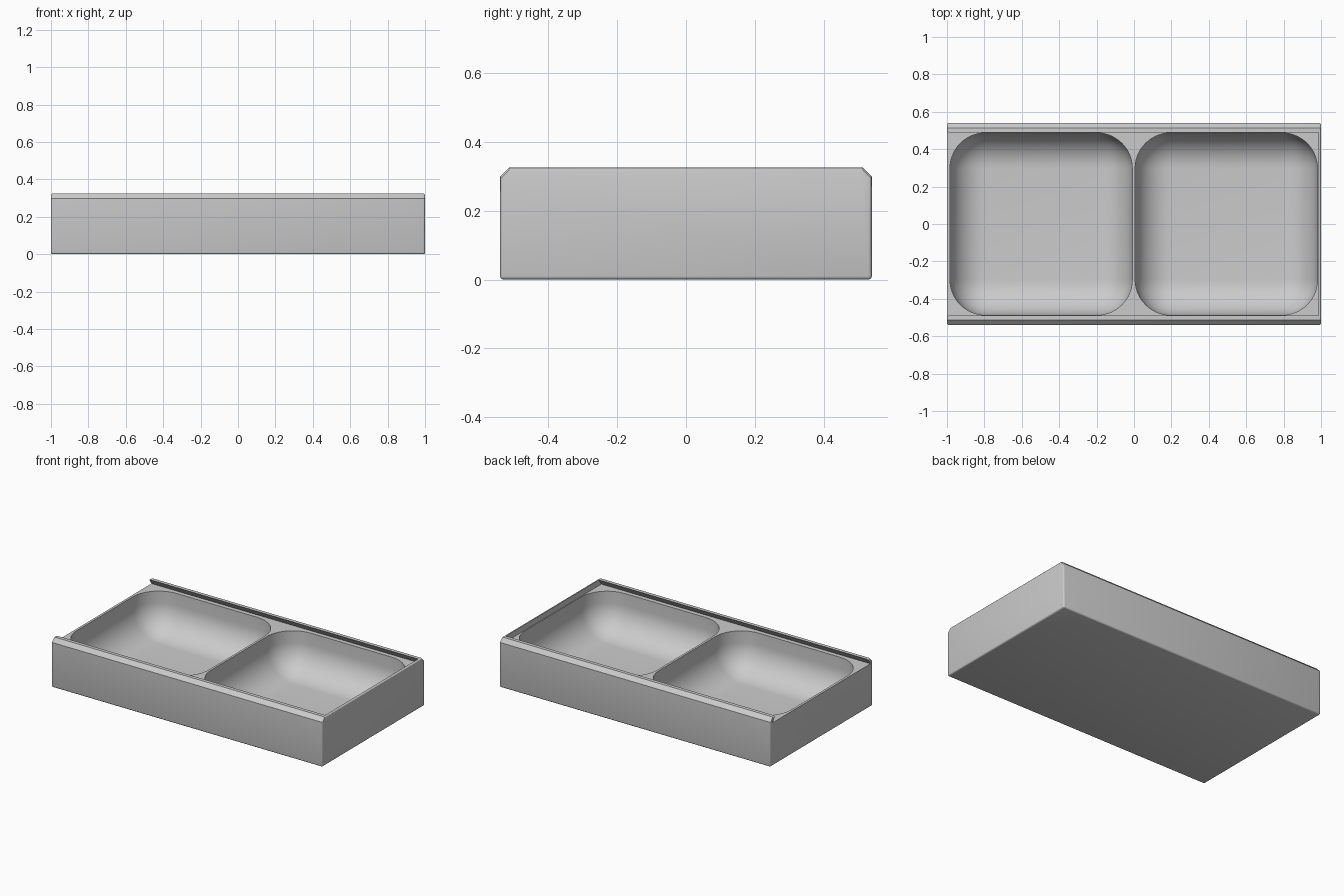
import bpy, bmesh, math

if "Cube" in bpy.data.objects:
    bpy.data.objects.remove(bpy.data.objects["Cube"], do_unlink=True)

HALF_X, HALF_Y, HEIGHT, CHAMFER = 1.0, 0.54, 0.325, 0.026
LEDGE = 0.287          # floor of the lid channel
RIM = 0.49             # half width of the channel opening
EDGE = 0.01            # small rounding of the outer edges

grey = bpy.data.materials.new("light grey")
grey.use_nodes = True
colour = (0.6, 0.6, 0.6, 1)
grey.diffuse_color = colour
grey.node_tree.nodes["Principled BSDF"].inputs["Base Color"].default_value = colour


def add_object(name, bm):
    bmesh.ops.recalc_face_normals(bm, faces=bm.faces[:])
    mesh = bpy.data.meshes.new(name)
    bm.to_mesh(mesh)
    bm.free()
    mesh.materials.append(grey)
    obj = bpy.data.objects.new(name, mesh)
    bpy.context.collection.objects.link(obj)
    return obj


def prism(half_profile, x0, x1):
    """Mirror a half profile in y and extrude it along x."""
    bm = bmesh.new()
    points = half_profile + [(-y, z) for y, z in reversed(half_profile)]
    face = bm.faces.new([bm.verts.new((x0, y, z)) for y, z in points])
    new = bmesh.ops.extrude_face_region(bm, geom=[face])["geom"]
    moved = [v for v in new if isinstance(v, bmesh.types.BMVert)]
    bmesh.ops.translate(bm, verts=moved, vec=(x1 - x0, 0, 0))
    return bm


def round_edges(bm, rule, size, segments):
    edges = [e for e in bm.edges if rule(*(v.co for v in e.verts))]
    bmesh.ops.bevel(bm, geom=edges, offset=size, segments=segments,
                    profile=0.5, affect='EDGES', clamp_overlap=True)


# Outer body with chamfered long top edges, softened ends and bottom
bm = prism([(HALF_Y, 0), (HALF_Y, HEIGHT - CHAMFER), (HALF_Y - CHAMFER, HEIGHT)],
           -HALF_X, HALF_X)
round_edges(bm, lambda a, b: abs(a.x - b.x) < 0.001 or max(a.z, b.z) < 0.001, EDGE, 3)
tray = add_object("tray_body", bm)

# Dovetail lid channel, open at one end and closed by a thin wall at the other
slope = 0.026 / (HEIGHT - LEDGE)
above = 0.02
bm = prism([(RIM + 0.026, LEDGE), (RIM, HEIGHT), (RIM, HEIGHT + above)],
           -HALF_X - 0.1, HALF_X - 0.014)
cutters = [add_object("channel_cutter", bm)]

# Two pockets with round corners and a large fillet to the floor
for name, x0, x1 in (("first", -0.984, -0.009), ("second", 0.006, 0.981)):
    bm = bmesh.new()
    bmesh.ops.create_cube(bm, size=1)
    z0, z1 = 0.02, LEDGE + 0.008
    bmesh.ops.scale(bm, verts=bm.verts, vec=(x1 - x0, 2 * (RIM - 0.003), z1 - z0))
    bmesh.ops.translate(bm, verts=bm.verts, vec=((x0 + x1) / 2, 0, (z0 + z1) / 2))
    round_edges(bm, lambda a, b: min(a.z, b.z) < z0 + 0.001, 0.19, 14)
    cutters.append(add_object(name + "_pocket_cutter", bm))

# Carve the body and remove the cutters
bpy.context.view_layer.objects.active = tray
tray.select_set(True)
for cutter in cutters:
    mod = tray.modifiers.new("carve", 'BOOLEAN')
    mod.operation = 'DIFFERENCE'
    mod.solver = 'EXACT'
    mod.object = cutter
    bpy.ops.object.modifier_apply(modifier=mod.name)
    bpy.data.objects.remove(cutter, do_unlink=True)

bpy.ops.object.shade_smooth_by_angle(angle=math.radians(30))
